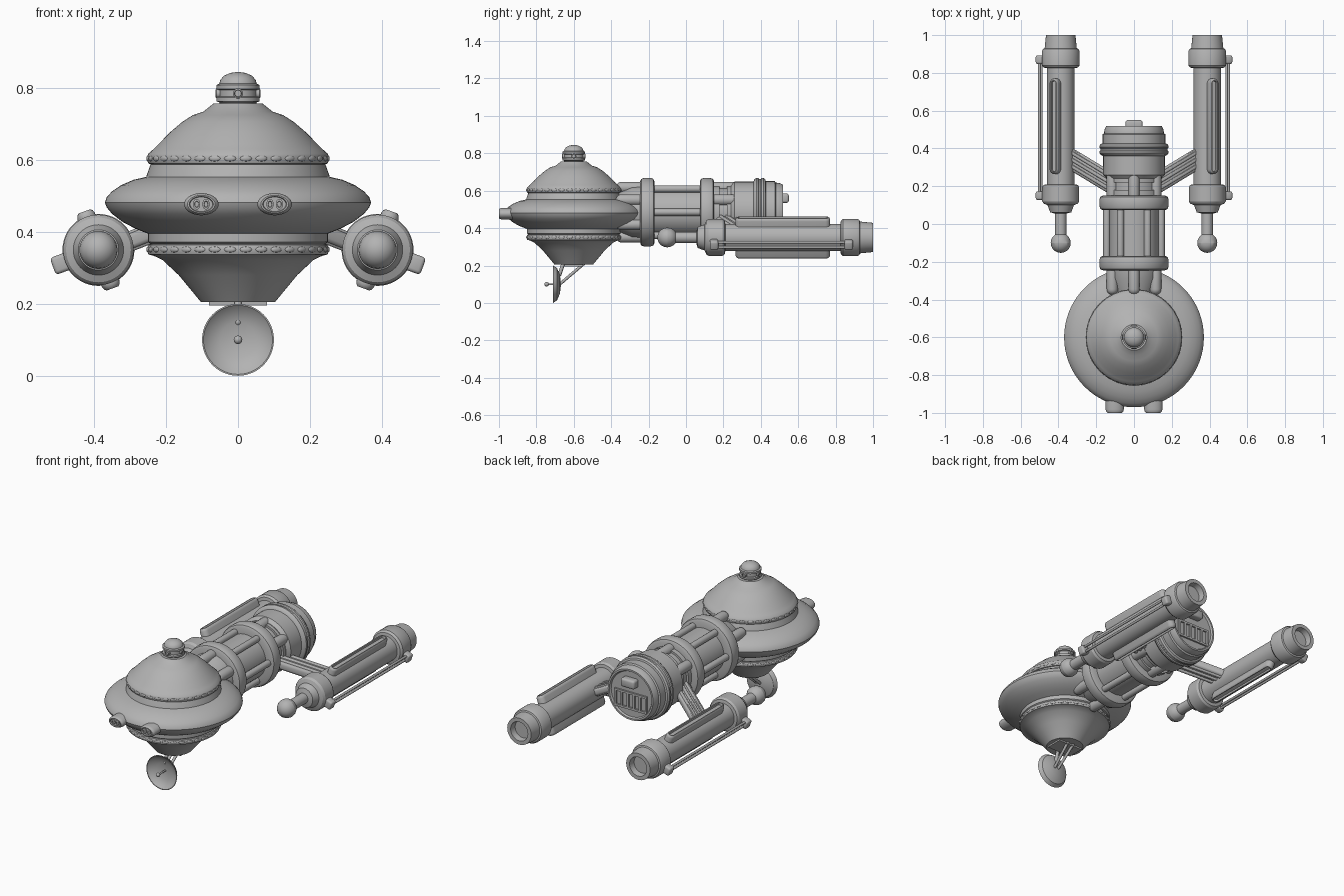
import bpy, bmesh
from math import sin, cos, pi, radians
from mathutils import Matrix, Vector

if "Cube" in bpy.data.objects:
    bpy.data.objects.remove(bpy.data.objects["Cube"])

gray = bpy.data.materials.new("hull_gray")
gray.use_nodes = True
gray.diffuse_color = (0.45, 0.45, 0.45, 1)
gray.node_tree.nodes["Principled BSDF"].inputs["Base Color"].default_value = (0.45, 0.45, 0.45, 1)

T = Matrix.Translation
TO_Y = Matrix.Rotation(-pi / 2, 4, 'X')
parts = []


def add(name, bm, matrix=Matrix(), mirror=False):
    """Turn a bmesh into an object, optionally with a copy mirrored across x."""
    bm.transform(matrix)
    for side in ((1, -1) if mirror else (1,)):
        if side < 0:
            bm.transform(Matrix.Scale(-1, 4, (1, 0, 0)))
        bmesh.ops.recalc_face_normals(bm, faces=bm.faces)
        label = name if not mirror else ("left_" if side > 0 else "right_") + name
        mesh = bpy.data.meshes.new(label)
        bm.to_mesh(mesh)
        mesh.materials.append(gray)
        obj = bpy.data.objects.new(label, mesh)
        bpy.context.collection.objects.link(obj)
        parts.append(obj)
    bm.free()


def lathe(profile, n=48):
    """Revolve (radius, height) points about z."""
    bm = bmesh.new()
    rings = []
    for r, h in profile:
        if r == 0:
            rings.append([bm.verts.new((0, 0, h))] * n)
        else:
            rings.append([bm.verts.new((r * cos(2 * pi * i / n), r * sin(2 * pi * i / n), h))
                          for i in range(n)])
    for a, b in zip(rings, rings[1:]):
        for i in range(n):
            j = (i + 1) % n
            quad = list(dict.fromkeys((a[i], a[j], b[j], b[i])))
            if len(quad) > 2:
                bm.faces.new(quad)
    return bm


def capsule(a, b, r, n=16):
    """Round-ended rod between two points."""
    a, b = Vector(a), Vector(b)
    length = (b - a).length
    arc = [(r * sin(k * pi / 10), r * cos(k * pi / 10)) for k in range(6)]
    low = [(x, r - y) for x, y in arc]
    high = [(x, length - r + y) for x, y in reversed(arc)]
    bm = lathe(low + high, n)
    bm.transform(T(a) @ (b - a).to_track_quat('Z', 'Y').to_matrix().to_4x4())
    return bm


def beam(a, b, w, h, bevel=0.0):
    """Box swept from a to b along x, kept upright in its y/z section."""
    bm = bmesh.new()
    bmesh.ops.create_cube(bm, size=1)
    for v in bm.verts:
        v.co = Vector(a).lerp(Vector(b), v.co.x + 0.5) + Vector((0, v.co.y * w, v.co.z * h))
    if bevel:
        bmesh.ops.bevel(bm, geom=bm.edges[:], offset=bevel, segments=3, profile=0.5, affect='EDGES')
    return bm


def box(center, size, bevel=0.0):
    half = Vector((size[0] / 2, 0, 0))
    return beam(Vector(center) - half, Vector(center) + half, size[1], size[2], bevel)


# Saucer: lower cone, rivet bands, wide rim and dome
C = Vector((0, -0.6, 0))
add("saucer", lathe([
    (0, .205), (.103, .205), (.165, .28), (.21, .322), (.235, .334), (.249, .337), (.252, .345),
    (.252, .357), (.249, .364), (.242, .366), (.25, .372), (.25, .395), (.285, .409), (.32, .427),
    (.35, .45), (.365, .468), (.37, .482), (.365, .497), (.35, .513), (.325, .53), (.29, .545),
    (.255, .553), (.253, .56), (.243, .588), (.249, .59), (.252, .597), (.252, .611), (.249, .618),
    (.235, .63), (.22, .645), (.19, .676), (.155, .706), (.125, .725), (.097, .734),
    (.068, .757), (0, .757)], 72), T(C))
for label, z in (("lower", .351), ("upper", .604)):
    for i in range(36):
        bm = bmesh.new()
        bmesh.ops.create_uvsphere(bm, u_segments=12, v_segments=6, radius=1)
        place = Matrix.Rotation(2 * pi * (i + .5) / 36, 4, 'Z') @ T((.251, 0, z))
        add(label + "_rivet", bm, T(C) @ place @ Matrix.Diagonal((.005, .017, .008, 1)))

# Beacon on top of the dome
add("beacon", lathe([(.05, .75), (.052, .76), (.06, .763), (.06, .774), (.052, .777), (.052, .794),
                     (.06, .797), (.06, .808), (.052, .812), (.049, .823), (.039, .834),
                     (.022, .842), (0, .845)], 32), T(C))
for i in range(4):
    port = lathe([(.014, .04), (.014, .06), (.010, .063), (.009, .057), (0, .057)], 20)
    add("beacon_port", port, T(C + Vector((0, 0, .785))) @ Matrix.Rotation(i * pi / 2, 4, 'Z') @ TO_Y)

# Oval front viewports with twin slots
pod = lathe([(1, .08), (1, .018), (.93, .006), (.8, 0), (.7, 0), (.65, .008), (0, .008)], 32)
add("viewport", pod, T((.102, -1, .477)) @ TO_Y @ Matrix.Diagonal((.048, .031, 1, 1)), True)
for dx in (-.013, .013):
    slot = lathe([(1, .012), (1, .002), (.6, .001), (.5, .005), (0, .005)], 16)
    add("viewport_slot", slot, T((.102 + dx, -1, .477)) @ TO_Y @ Matrix.Diagonal((.01, .015, 1, 1)), True)

# Hanging dish with feed and braces
DISH = T((0, 0, .1)) @ TO_Y
add("dish", lathe([(0, -.678), (.05, -.684), (.08, -.696), (.096, -.711), (.1, -.711),
                   (.087, -.69), (.05, -.674), (0, -.668)]), DISH)
add("dish_feed", capsule((0, -.745, .1), (0, -.67, .1), .005, 12))
add("dish_feed_tip", capsule((0, -.757, .1), (0, -.733, .1), .012))
add("dish_mount", box((0, -.6, .203), (.16, .1, .014)))
add("dish_brace", capsule((.012, -.675, .1), (.02, -.54, .215), .008), mirror=True)
add("dish_hanger", capsule((0, -.68, .14), (0, -.655, .215), .01))

# Main hull: neck, core, flanges and rear engine
HULL = T((0, 0, .485)) @ TO_Y
add("hull_neck", lathe([(0, -.42), (.09, -.42), (.1, -.37), (.135, -.29), (.14, -.23), (0, -.23)]), HULL)
add("hull_core", lathe([(0, -.25), (.13, -.25), (.13, .26), (0, .26)]), HULL)
for y in (-.207, .112):
    add("hull_flange", lathe([(.12, y - .038), (.165, y - .038), (.178, y - .032), (.183, y - .018),
                              (.183, y + .018), (.178, y + .032), (.165, y + .038), (.12, y + .038)]), HULL)
for y in (.165, .235):
    add("hull_collar", lathe([(.12, y - .015), (.142, y - .015), (.142, y + .015), (.12, y + .015)]), HULL)
add("engine", lathe([
    (0, .24), (.145, .24), (.163, .26), (.163, .36), (.176, .366), (.183, .376), (.183, .386),
    (.178, .391), (.178, .399), (.183, .404), (.183, .414), (.176, .424), (.166, .427), (.166, .475),
    (.158, .48), (.157, .497), (.148, .518), (.138, .518), (.132, .508), (0, .508)]), HULL)
for i in range(6):
    for name, turn, dist, r, y0, y1 in (("core_pipe", 0, .144, .019, -.22, .12),
                                        ("neck_pipe", 30, .132, .03, -.375, -.21),
                                        ("aft_pipe", 30, .132, .03, .11, .285)):
        t = radians(60 * i + turn)
        x, z = dist * cos(t), .485 + dist * sin(t)
        add(name, capsule((x, y0, z), (x, y1, z), r))

# Exhaust grille and knob on the rear face
for z in (.402, .492):
    add("grille_rail", box((0, .511, z), (.212, .014, .012)))
for i in range(6):
    add("grille_bar", box((-.1 + .04 * i, .511, .447), (.012, .014, .09)))
add("rear_knob", box((0, .525, .56), (.09, .05, .05), .012))

# Struts with raised ribs
A, B = Vector((.12, .215, .444)), Vector((.36, .36, .35))
add("strut", beam(A, B, .125, .045, .012), mirror=True)
for dy in (-.036, 0, .036):
    off = Vector((0, dy, 0))
    add("strut_rib", beam(A + off, B + off, .022, .06, .006), mirror=True)

# Nacelles: body, ball probe, twin fins, side rails
POD = T((.388, 0, .35))
ROLL = POD @ Matrix.Rotation(radians(20), 4, 'Y')
add("nacelle", lathe([
    (0, -.06), (.03, -.06), (.03, .055), (.056, .062), (.07, .1), (.09, .108), (.098, .12),
    (.098, .195), (.09, .207), (.073, .21), (.073, .825), (.09, .828), (.1, .84), (.1, .915),
    (.094, .927), (.085, .93), (.078, 1), (.056, 1), (.051, .965), (0, .965)]), POD @ TO_Y, True)
add("probe_ball", capsule((0, -.153, 0), (0, -.047, 0), .053, 32), POD, True)
for flip in (0, pi):
    bm = bmesh.new()
    ring = []
    for k in range(18):
        t = pi * (k if k < 9 else k - 1) / 8
        ring.append(bm.verts.new((.026 * cos(t), (.745 if k < 9 else .29) + .026 * sin(t), .04)))
    top = bm.faces.new(ring)
    up = bmesh.ops.extrude_face_region(bm, geom=[top])["geom"]
    for v in (g for g in up if isinstance(g, bmesh.types.BMVert)):
        v.co.z = .1
    cap = [g for g in up if isinstance(g, bmesh.types.BMFace)]
    bmesh.ops.recalc_face_normals(bm, faces=bm.faces)
    # rounded shoulder, then a recessed channel
    for thick, depth in ((.003, .009), (.006, .005), (.004, 0), (.002, -.014)):
        bmesh.ops.inset_region(bm, faces=cap, thickness=thick, depth=depth)
    add("nacelle_fin", bm, ROLL @ Matrix.Rotation(flip, 4, 'Y'), True)
for y in (.15, .87):
    add("rail_clip", box((.11, y, 0), (.05, .045, .05), .01), ROLL, True)
for z in (-.014, .014):
    add("side_rail", capsule((.115, .14, z), (.115, .88, z), .007, 12), ROLL, True)

# Smooth shading with crisp edges
bpy.ops.object.select_all(action='DESELECT')
for obj in parts:
    obj.select_set(True)
bpy.context.view_layer.objects.active = parts[0]
bpy.ops.object.shade_smooth_by_angle(angle=radians(32))
